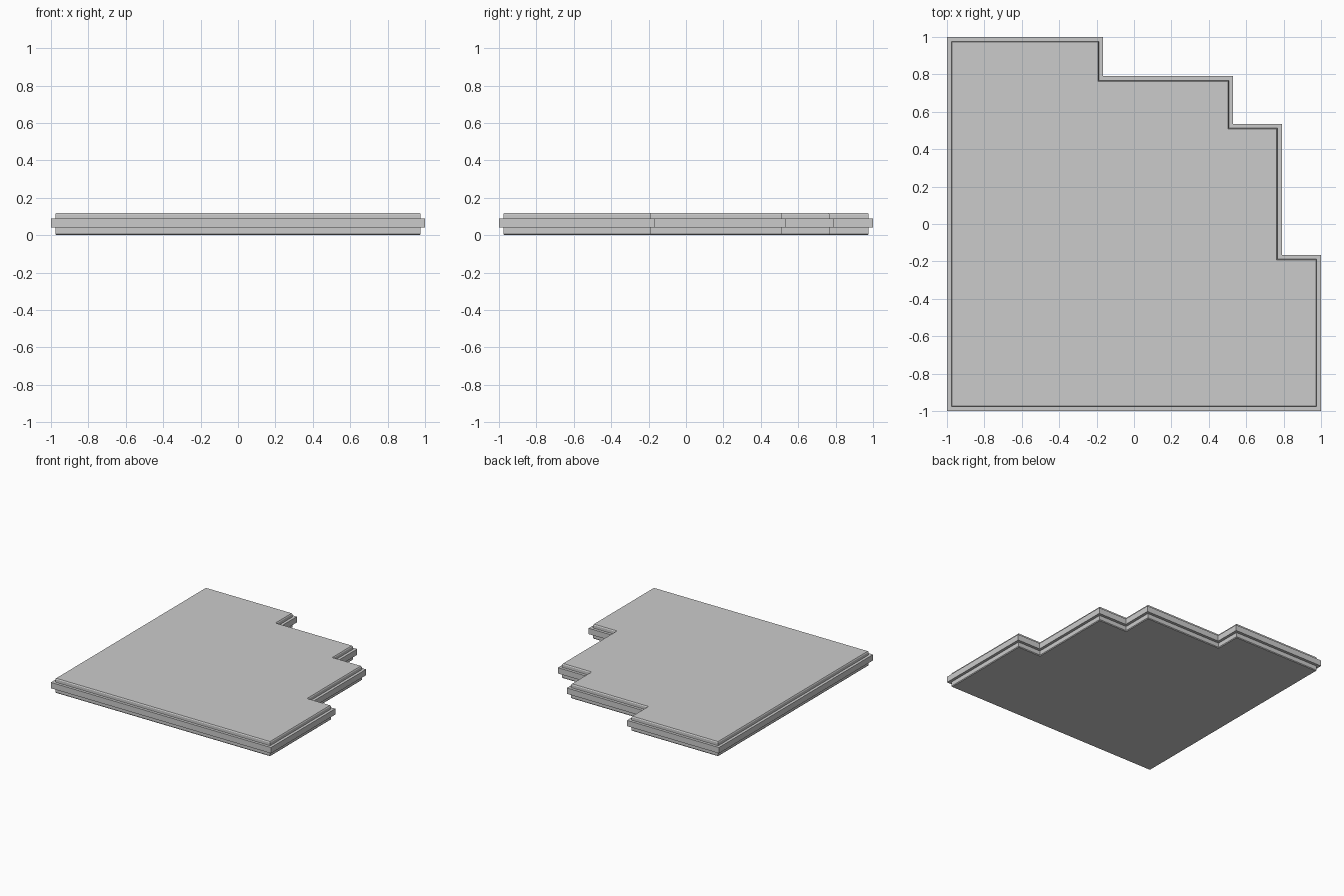
import bpy, bmesh
from mathutils import Vector

if "Cube" in bpy.data.objects:
    bpy.data.objects.remove(bpy.data.objects["Cube"])

# Stepped plan outline, counter-clockwise
OUTLINE = [Vector(p) for p in [
    (-1, -1), (1, -1), (1, -0.165), (0.79, -0.165), (0.79, 0.535),
    (0.53, 0.535), (0.53, 0.79), (-0.165, 0.79), (-0.165, 1), (-1, 1)]]

# Edge cross-section: (inset from outline, height)
PROFILE = [(0.028, 0.0), (0.023, 0.006), (0.023, 0.041), (0.0, 0.041),
           (0.0, 0.089), (0.023, 0.089), (0.023, 0.112), (0.028, 0.12)]


def inset_outline(points, d):
    """Move every edge of a right-angled outline inward by d."""
    result = []
    for i, p in enumerate(points):
        a = (p - points[i - 1]).normalized()
        b = (points[(i + 1) % len(points)] - p).normalized()
        result.append(p + d * (Vector((-a.y, a.x)) + Vector((-b.y, b.x))))
    return result


# Floor plate with a projecting middle band
bm = bmesh.new()
rings = [[bm.verts.new((p.x, p.y, z)) for p in inset_outline(OUTLINE, d)]
         for d, z in PROFILE]
n = len(OUTLINE)
for low, high in zip(rings, rings[1:]):
    for i in range(n):
        j = (i + 1) % n
        bm.faces.new((low[i], low[j], high[j], high[i]))
bm.faces.new(rings[0][::-1])
bm.faces.new(rings[-1])
bmesh.ops.recalc_face_normals(bm, faces=bm.faces)
mesh = bpy.data.meshes.new("stepped_floor_plate")
bm.to_mesh(mesh)
bm.free()
plate = bpy.data.objects.new("stepped_floor_plate", mesh)
bpy.context.collection.objects.link(plate)
